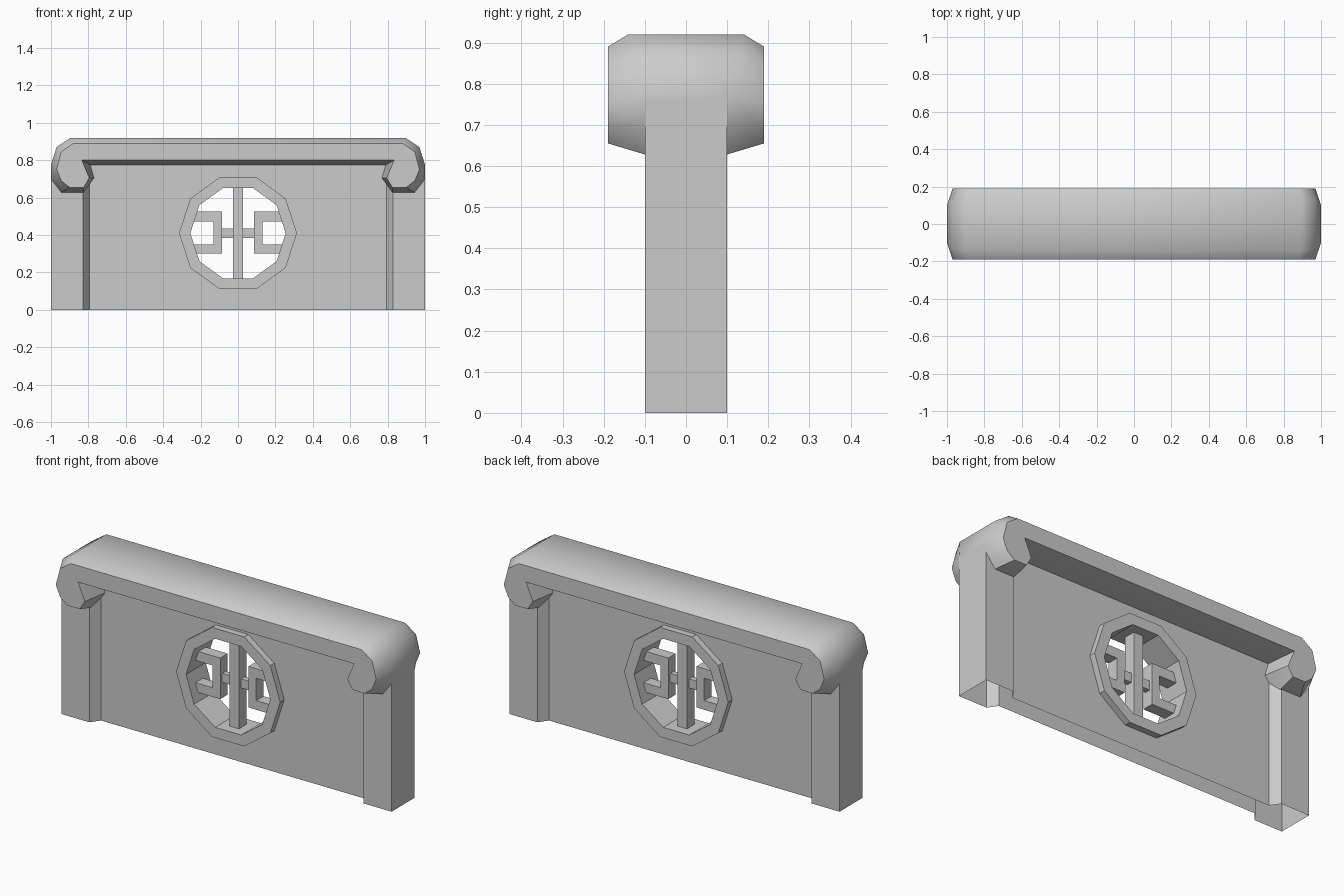
import bpy, bmesh, math

cube = bpy.data.objects.get("Cube")
if cube:
    bpy.data.objects.remove(cube, do_unlink=True)

stone = bpy.data.materials.new("grey stone")
stone.use_nodes = True
GREY = (0.6, 0.6, 0.6, 1)
stone.diffuse_color = GREY
stone.node_tree.nodes["Principled BSDF"].inputs["Base Color"].default_value = GREY

POST_Y, PANEL_Y, RING_Y, CAP_Y = 0.1, 0.05, 0.085, 0.19
HOLE_Z, RING_OUT, RING_IN = 0.41, 0.315, 0.255
PANEL_X, PANEL_TOP = 0.795, 0.785


def finish(name, bm, smooth=None, recalc=True):
    if recalc:
        bmesh.ops.recalc_face_normals(bm, faces=bm.faces)
    mesh = bpy.data.meshes.new(name)
    bm.to_mesh(mesh)
    bm.free()
    mesh.materials.append(stone)
    obj = bpy.data.objects.new(name, mesh)
    bpy.context.collection.objects.link(obj)
    if smooth:
        bpy.ops.object.select_all(action='DESELECT')
        obj.select_set(True)
        bpy.context.view_layer.objects.active = obj
        bpy.ops.object.shade_smooth_by_angle(angle=math.radians(smooth))
    return obj


def decagon(bm, radius, y):
    return [bm.verts.new((radius * math.cos(a * math.tau / 10), y,
                          HOLE_Z + radius * math.sin(a * math.tau / 10))) for a in range(10)]


def bridge(bm, a, b, closed=True):
    n = len(a)
    for i in range(n if closed else n - 1):
        j = (i + 1) % n
        bm.faces.new((a[i], a[j], b[j], b[i]))


def box(name, x0, x1, z0, z1, half_y):
    bm = bmesh.new()
    bmesh.ops.create_cube(bm, size=1)
    for v in bm.verts:
        v.co = ((x0 + x1) / 2 + v.co.x * (x1 - x0), v.co.y * 2 * half_y,
                (z0 + z1) / 2 + v.co.z * (z1 - z0))
    finish(name, bm)


# Panel sheets with a ten-sided hole
for name, side in (("front_panel", -1), ("back_panel", 1)):
    bm = bmesh.new()
    y = side * PANEL_Y
    rect = [bm.verts.new((x, y, z)) for x, z in
            ((-PANEL_X, 0), (PANEL_X, 0), (PANEL_X, PANEL_TOP), (-PANEL_X, PANEL_TOP))]
    edges = []
    for loop in (rect, decagon(bm, RING_OUT, y)):
        edges += [bm.edges.new((loop[i - 1], loop[i])) for i in range(len(loop))]
    bmesh.ops.triangle_fill(bm, edges=edges, use_beauty=True)
    bm.normal_update()
    for f in bm.faces:
        if f.normal.y * side < 0:
            f.normal_flip()
    finish(name, bm, recalc=False)

# End posts, chamfered toward the panel and open underneath
for name, s in (("left_post", 1), ("right_post", -1)):
    bm = bmesh.new()
    outline = [(PANEL_X, -PANEL_Y), (0.83, -POST_Y), (1, -POST_Y),
               (1, POST_Y), (0.83, POST_Y), (PANEL_X, PANEL_Y)]
    low, high = ([bm.verts.new((s * x, y, z)) for x, y in outline] for z in (0, 0.76))
    bridge(bm, low, high, closed=False)
    bm.normal_update()
    if s < 0:
        bmesh.ops.reverse_faces(bm, faces=bm.faces)
    finish(name, bm, recalc=False)

# Window ring, a raised rim on both sides joined by the inner wall
bm = bmesh.new()
rings = [decagon(bm, r, y) for r, y in
         ((RING_OUT, -PANEL_Y), (RING_OUT, -RING_Y), (RING_IN, -RING_Y),
          (RING_IN, RING_Y), (RING_OUT, RING_Y), (RING_OUT, PANEL_Y))]
for a, b in zip(rings, rings[1:] + rings[:1]):
    bridge(bm, a, b)
finish("window_ring", bm)

# Window lattice
box("lattice_upright", -0.028, 0.028, 0.16, 0.66, 0.032)
box("lattice_crossbar", -0.09, 0.09, 0.385, 0.435, 0.015)
for name, s in (("left", 1), ("right", -1)):
    bm = bmesh.new()
    bracket = [(0.085, 0.3), (0.235, 0.3), (0.235, 0.35), (0.132, 0.35),
               (0.132, 0.472), (0.235, 0.472), (0.235, 0.525), (0.085, 0.525)]
    front, back = ([bm.verts.new((s * x, y, z)) for x, z in bracket] for y in (-0.032, 0.032))
    bm.faces.new(front)
    bm.faces.new(back)
    bridge(bm, front, back)
    finish("lattice_bracket_" + name, bm)

# Coping with scrolled ends: (face x, face z, rim x, rim z, rim half depth)
scroll = [(0.88, 0.89, 0.895, 0.92, 0.14),
          (0.945, 0.845, 0.97, 0.87, 0.13),
          (0.97, 0.75, 1, 0.775, 0.1),
          (0.945, 0.69, 1, 0.70, 0.1),
          (0.90, 0.655, 0.945, 0.628, 0.1),
          (0.825, 0.655, 0.826, 0.628, 0.1),
          (0.795, 0.705, 0.77, 0.705, 0.05),
          (0.835, 0.80, 0.79, 0.775, 0.05)]
path = scroll + [(-fx, fz, -rx, rz, ry) for fx, fz, rx, rz, ry in reversed(scroll)]
bm = bmesh.new()
loops = [[bm.verts.new((fx, -CAP_Y, fz)) for fx, fz, _, _, _ in path],
         [bm.verts.new((rx, -ry, rz)) for _, _, rx, rz, ry in path],
         [bm.verts.new((rx, ry, rz)) for _, _, rx, rz, ry in path],
         [bm.verts.new((fx, CAP_Y, fz)) for fx, fz, _, _, _ in path]]
for a, b in zip(loops, loops[1:]):
    bridge(bm, a, b)
bm.faces.new(loops[0])
bm.faces.new(loops[-1])
finish("scrolled_coping", bm, smooth=42)
